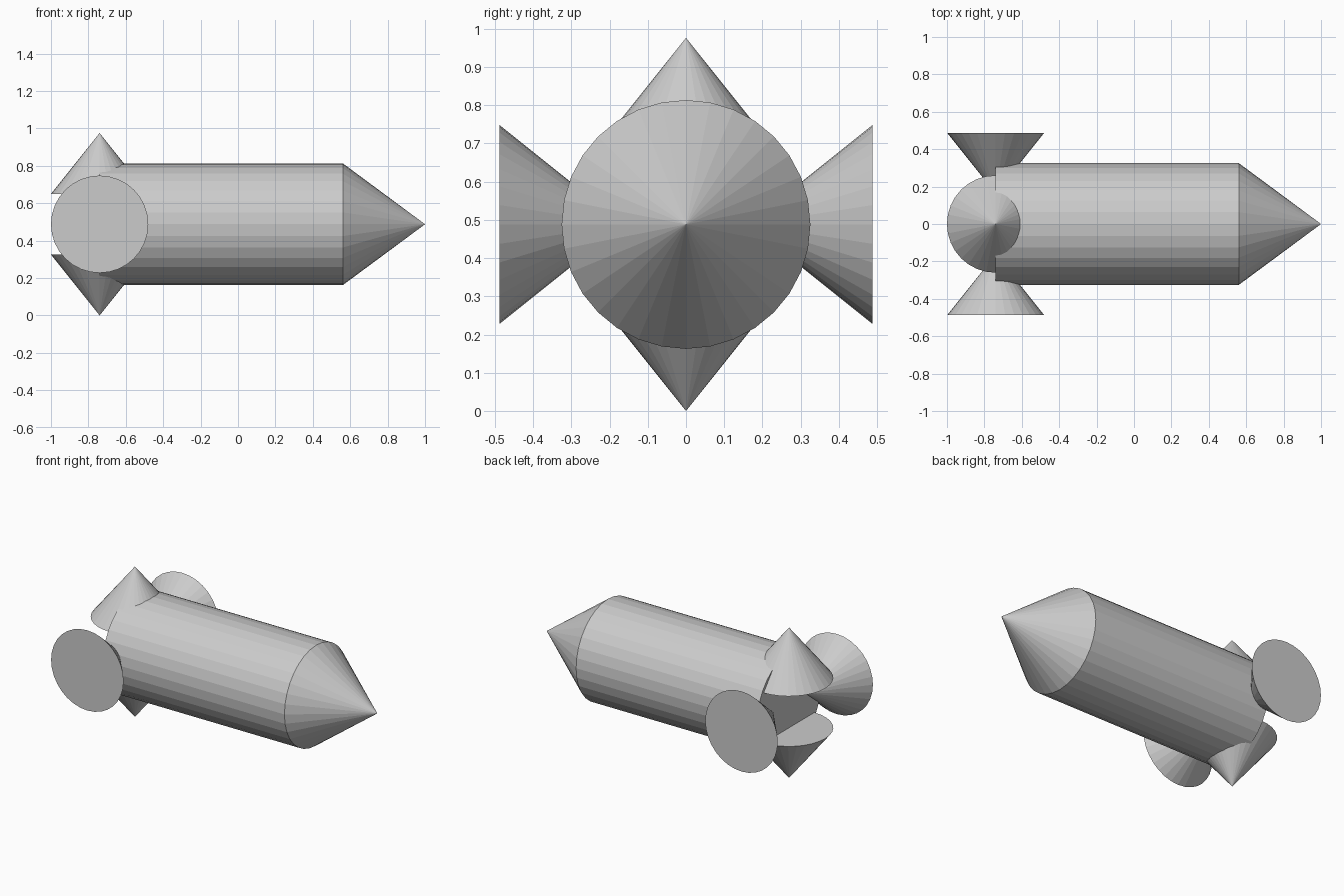
import bpy
from math import pi

if "Cube" in bpy.data.objects:
    bpy.data.objects.remove(bpy.data.objects["Cube"])

S = 0.3252            # body radius
ZC = 1.5 * S          # height of the body axis
XT = -1 + 0.8 * S     # tail end of the body
XN = XT + 4 * S       # where the nose begins


def cone(name, r1, r2, depth, loc, rot):
    bpy.ops.mesh.primitive_cone_add(vertices=32, radius1=r1, radius2=r2,
                                    depth=depth, location=loc, rotation=rot)
    bpy.context.object.name = name


# Body tube and pointed nose along x
cone("body", S, S, XN - XT, ((XT + XN) / 2, 0, ZC), (0, pi / 2, 0))
cone("nose", S, 0, 1 - XN, ((1 + XN) / 2, 0, ZC), (0, pi / 2, 0))

# Four tail fins: upper and lower point outward, side ones point inward
for side, label_z, label_y in ((1, "upper", "left"), (-1, "lower", "right")):
    cone(label_z + "_fin", 0.8 * S, 0, S, (XT, 0, ZC + side * S),
         (0 if side > 0 else pi, 0, 0))
    cone(label_y + "_fin", 0.8 * S, 0, S, (XT, side * S, ZC),
         (side * pi / 2, 0, 0))
